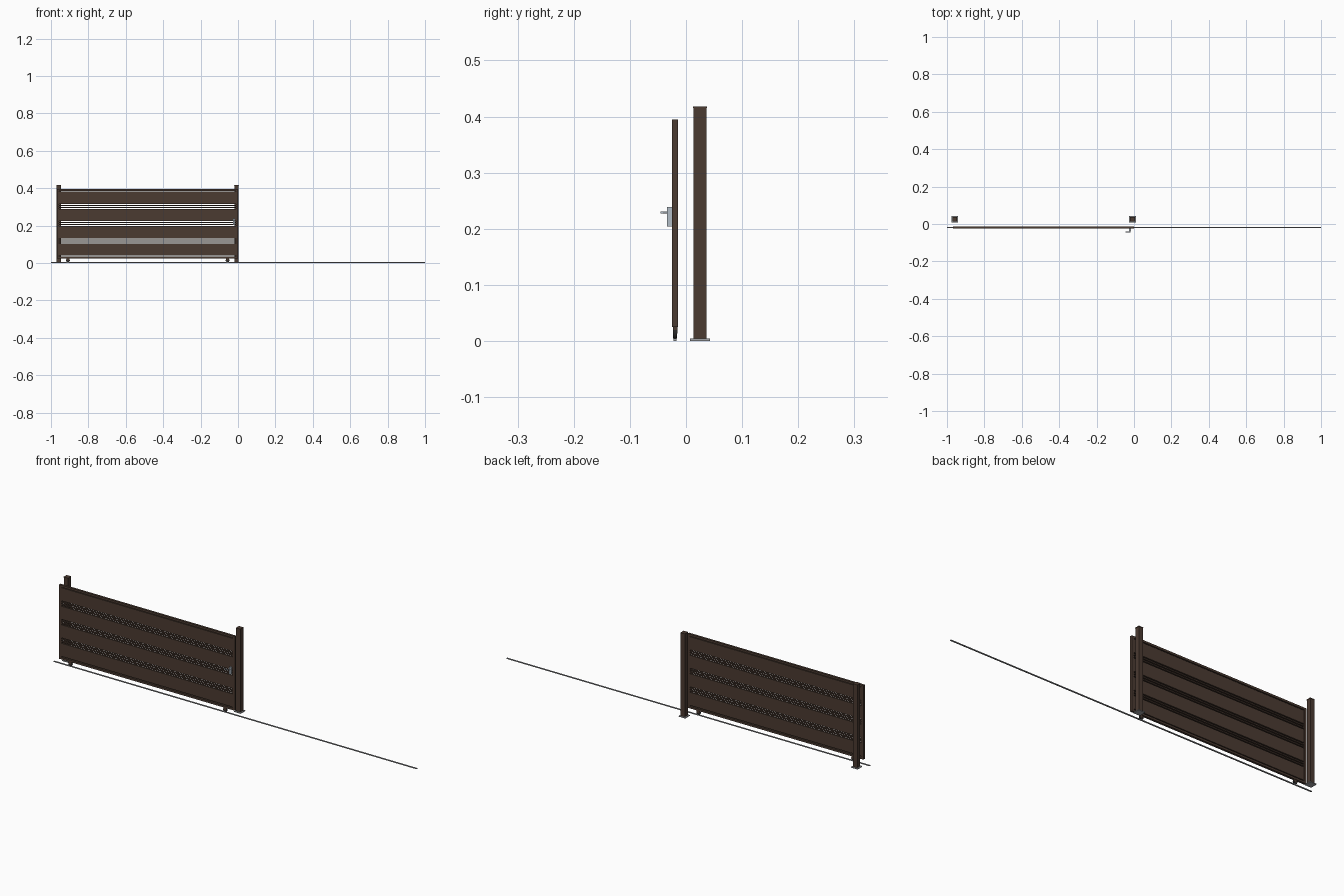
import bpy, bmesh, math
from mathutils import Matrix, Vector

if "Cube" in bpy.data.objects:
    bpy.data.objects.remove(bpy.data.objects["Cube"])


def material(name, rgb):
    m = bpy.data.materials.new(name)
    m.diffuse_color = (*rgb, 1)
    m.use_nodes = True
    m.node_tree.nodes["Principled BSDF"].inputs["Base Color"].default_value = m.diffuse_color
    return m


brown = material("dark brown", (0.070, 0.043, 0.031))
steel = material("galvanised grey", (0.36, 0.37, 0.38))
silver = material("handle silver", (0.45, 0.51, 0.57))
black = material("wheel black", (0.02, 0.02, 0.02))


def finish(name, bm, mat):
    me = bpy.data.meshes.new(name)
    bm.to_mesh(me)
    bm.free()
    me.materials.append(mat)
    ob = bpy.data.objects.new(name, me)
    bpy.context.collection.objects.link(ob)
    return ob


def box(name, x, y, z, mat):
    """Box from (min, max) ranges on each axis."""
    bm = bmesh.new()
    bmesh.ops.create_cube(bm, size=1)
    for v in bm.verts:
        v.co = Vector([(r[0] + r[1]) / 2 + c * (r[1] - r[0])
                       for r, c in zip((x, y, z), v.co)])
    return finish(name, bm, mat)


def span(c, half):
    return (c - half, c + half)


def cylinder(name, centre, radius, depth, mat, sides=20):
    """Cylinder lying along y."""
    bm = bmesh.new()
    rot = Matrix.Rotation(math.pi / 2, 4, "X")
    bmesh.ops.create_cone(bm, cap_ends=True, segments=sides, radius1=radius,
                          radius2=radius, depth=depth,
                          matrix=Matrix.Translation(centre) @ rot)
    ob = finish(name, bm, mat)
    bpy.context.view_layer.objects.active = ob
    ob.select_set(True)
    bpy.ops.object.shade_smooth_by_angle()
    ob.select_set(False)
    return ob


GX0, GX1 = -0.968, 0.0          # gate ends
GY0, GY1 = -0.025, -0.014       # gate front and back
GY = -0.0195
GZ0, GZ1 = 0.025, 0.395
STILE = 0.012

# ground rail
box("ground_rail", (-1, 1), span(GY, 0.003), (0, 0.004), steel)

# gate frame
box("frame_stile_left", (GX0, GX0 + STILE), (GY0, GY1), (GZ0, GZ1), brown)
box("frame_stile_right", (GX1 - STILE, GX1), (GY0, GY1), (GZ0, GZ1), brown)
inner = (GX0 + STILE, GX1 - STILE)
box("frame_top", inner, (GY0, GY1), (GZ1 - 0.010, GZ1), brown)
box("frame_bottom", inner, (GY0, GY1), (GZ0, GZ0 + 0.010), brown)

# wide planks with two narrow slats in each gap between them
PITCH, HEIGHT, SLATS, SLAT = 0.0923, 0.065, 2, 0.006
for i in range(4):
    z = 0.0395 + i * PITCH
    box(f"plank_{i + 1}", inner, (-0.0235, -0.0155), (z, z + HEIGHT), brown)
    if i < 3:
        space = (PITCH - HEIGHT - SLATS * SLAT) / (SLATS + 1)
        for j in range(SLATS):
            s = z + HEIGHT + space + j * (SLAT + space)
            box(f"slat_{i + 1}_{j + 1}", inner, (-0.0235, -0.0155),
                (s, s + SLAT), brown)

# wheels under short brown housings
for side, x in (("left", -0.909), ("right", -0.056)):
    cylinder(f"wheel_{side}", (x, GY, 0.014), 0.010, 0.0065, black)
    box(f"wheel_housing_{side}", span(x, 0.008), span(GY, 0.004),
        (0.013, GZ0), brown)

# posts with base plates and caps
for side, x in (("left", -0.958), ("right", -0.008)):
    box(f"post_{side}", span(x, 0.0115), span(0.025, 0.0115), (0.004, 0.415), brown)
    box(f"post_cap_{side}", span(x, 0.0125), span(0.025, 0.0125), (0.415, 0.418), brown)
    box(f"post_base_{side}", span(x, 0.018), span(0.025, 0.018), (0, 0.004), steel)

# handle: plate, spindle and lever
box("handle_plate", (-0.027, -0.016), (-0.034, GY0), (0.204, 0.239), silver)
cylinder("handle_spindle", (-0.0215, -0.039, 0.229), 0.0022, 0.010, silver, sides=12)
box("handle_lever", (-0.046, -0.019), (-0.045, -0.041), (0.2275, 0.231), silver)
